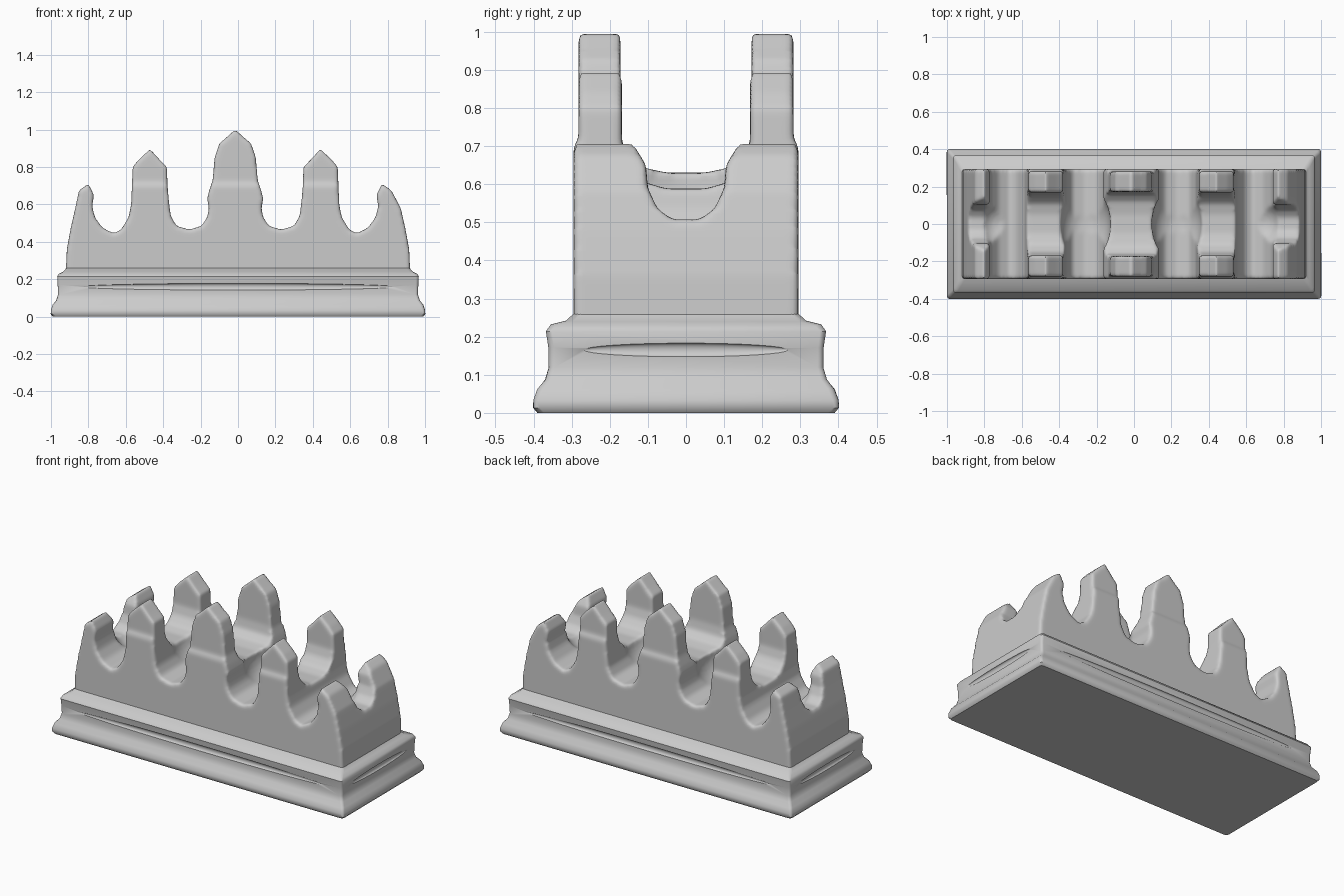
import bpy, bmesh

if "Cube" in bpy.data.objects:
    bpy.data.objects.remove(bpy.data.objects["Cube"])

stone = bpy.data.materials.new("light grey")
stone.use_nodes = True
GREY = (0.6, 0.6, 0.6, 1)
stone.diffuse_color = GREY
stone.node_tree.nodes["Principled BSDF"].inputs["Base Color"].default_value = GREY
SHIFT = -0.015  # the spires sit slightly off the middle


def make(name, bm):
    bmesh.ops.recalc_face_normals(bm, faces=bm.faces)
    mesh = bpy.data.meshes.new(name)
    bm.to_mesh(mesh)
    bm.free()
    obj = bpy.data.objects.new(name, mesh)
    bpy.context.collection.objects.link(obj)
    mesh.materials.append(stone)
    return obj


def prism(name, points, axis, lo, hi):
    """Extrude a 2D outline (horizontal, z) along x or y."""
    bm = bmesh.new()
    place = (lambda p, d: (p[0], d, p[1])) if axis == "y" else (lambda p, d: (d, p[0], p[1]))
    rings = [[bm.verts.new(place(p, d)) for p in points] for d in (lo, hi)]
    for ring in rings:
        bm.faces.new(ring)
    for i in range(len(points)):
        j = (i + 1) % len(points)
        bm.faces.new((rings[0][i], rings[0][j], rings[1][j], rings[1][i]))
    return make(name, bm)


def ellipsoid(name, centre, radii):
    bm = bmesh.new()
    bmesh.ops.create_uvsphere(bm, u_segments=32, v_segments=16, radius=1)
    bmesh.ops.scale(bm, vec=radii, verts=bm.verts)
    bmesh.ops.translate(bm, vec=centre, verts=bm.verts)
    return make(name, bm)


def apply(obj, kind, **settings):
    mod = obj.modifiers.new(kind.lower(), kind)
    for key, value in settings.items():
        setattr(mod, key, value)
    bpy.context.view_layer.objects.active = obj
    bpy.ops.object.modifier_apply(modifier=mod.name)


def cut(obj, cutter):
    cutter.hide_render = True
    apply(obj, "BOOLEAN", operation="DIFFERENCE", object=cutter, solver="EXACT")
    bpy.data.objects.remove(cutter)


def smooth(obj, angle):
    bpy.ops.object.select_all(action="DESELECT")
    obj.select_set(True)
    bpy.context.view_layer.objects.active = obj
    bpy.ops.object.shade_smooth_by_angle(angle=angle)


# Spired wall: half outline from the middle peak to the outer end
half = [(0, 1.0), (.05, .955), (.085, .925), (.11, .85), (.12, .73), (.14, .67),
        (.15, .63), (.14, .58), (.15, .53), (.18, .485), (.245, .465), (.315, .485),
        (.345, .54), (.355, .62), (.362, .7), (.365, .8), (.4, .835), (.455, .895),
        (.515, .84), (.548, .8), (.552, .7), (.556, .6), (.57, .53), (.61, .465),
        (.65, .445), (.71, .475), (.75, .53), (.765, .59), (.755, .65), (.785, .71),
        (.835, .675), (.87, .58), (.895, .47), (.915, .36), (.92, .25), (.92, .2)]
outline = half + [(-x, z) for x, z in reversed(half[1:])]
outline = [(x + SHIFT if abs(x) < .85 else x, z) for x, z in outline]
wall = prism("spired_wall", outline, "y", -.295, .295)

# Lengthwise channel that splits each spire into a front and a back one
saddles = [(0, .25, [(.172, .74), (.16, .68), (.12, .645), (.05, .63)]),
           (.445, .2, [(.168, .71), (.15, .65), (.11, .605), (.05, .588)]),
           (.845, .2, [(.135, .7), (.105, .65), (.1, .59), (.075, .535), (.035, .507)])]
for x, reach, curve in saddles:
    side = [(curve[0][0], 1.1)] + curve
    channel = side + [(-y, z) for y, z in reversed(side)]
    for s in ([1] if x == 0 else [-1, 1]):
        mid = s * x + SHIFT
        cut(wall, prism("channel_cutter", channel, "x", mid - reach, mid + reach))

# Hollows that pinch the saddles, and the set-back of the upper spires
for s in (-1, 1):
    for x, z, radii in [(.245, .61, (.135, .2, .145)), (.69, .57, (.12, .12, .11))]:
        cut(wall, ellipsoid("hollow_cutter", (s * x + SHIFT, 0, z), radii))
    step = [(s * .282, 1.1), (s * .282, .72), (s * .3, .69), (s * .35, .69), (s * .35, 1.1)]
    cut(wall, prism("step_cutter", step, "x", -1, 1))

# Soft, worn edges
apply(wall, "REMESH", mode="VOXEL", voxel_size=.011)
apply(wall, "SMOOTH", factor=.5, iterations=4)
smooth(wall, 1.0)

# Moulded plinth: stacked rectangular rings
rings = [(.99, .39, 0), (1.0, .4, .012), (1.0, .4, .035), (.99, .388, .065),
         (.97, .368, .09), (.962, .36, .12), (.964, .361, .17), (.966, .367, .215),
         (.955, .355, .232), (.932, .315, .242), (.918, .295, .26)]
bm = bmesh.new()
loops = [[bm.verts.new((sx * w, sy * d, z)) for sx, sy in ((-1, -1), (1, -1), (1, 1), (-1, 1))]
         for w, d, z in rings]
bm.faces.new(loops[0])
bm.faces.new(loops[-1])
for low, high in zip(loops, loops[1:]):
    for i in range(4):
        j = (i + 1) % 4
        bm.faces.new((low[i], low[j], high[j], high[i]))
upright = [e for e in bm.edges if abs(e.verts[0].co.z - e.verts[1].co.z) > .005]
bmesh.ops.bevel(bm, geom=upright, offset=.015, segments=3, affect="EDGES", profile=.5)
plinth = make("plinth", bm)

# Shallow grooves along the four sides of the plinth
for s in (-1, 1):
    cut(plinth, ellipsoid("groove_cutter", (0, s * .362, .16), (.85, .012, .018)))
    cut(plinth, ellipsoid("groove_cutter", (s * .965, 0, .165), (.012, .27, .018)))
smooth(plinth, .7)
